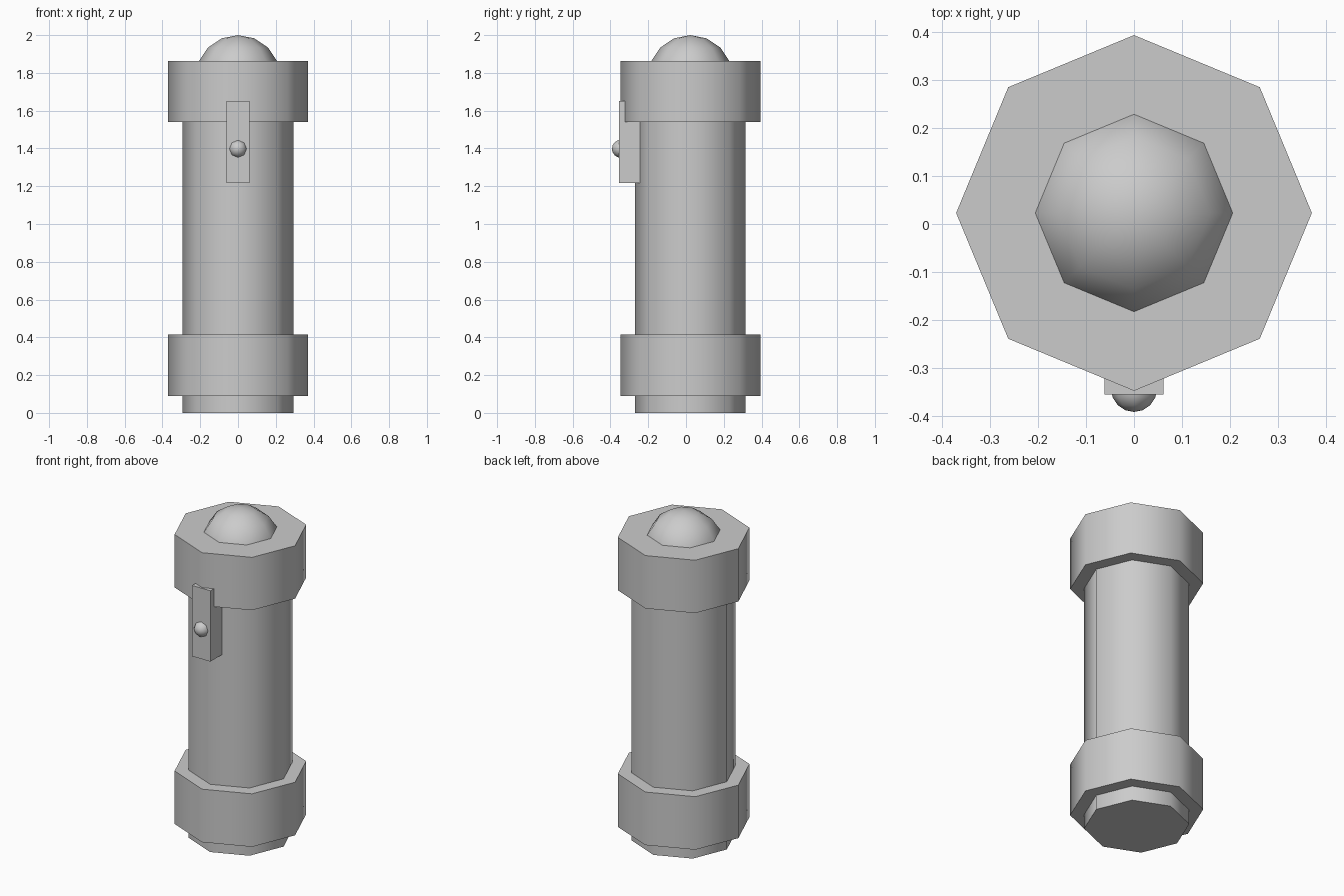
import bpy
from math import radians

cube = bpy.data.objects.get("Cube")
if cube:
    bpy.data.objects.remove(cube, do_unlink=True)

AXIS_Y = 0.023   # the tube sits slightly behind centre because the switch sticks out
SIDES = 8

grey = bpy.data.materials.new("plain grey")
grey.use_nodes = True
colour = (0.6, 0.6, 0.6, 1)
grey.diffuse_color = colour
grey.node_tree.nodes["Principled BSDF"].inputs["Base Color"].default_value = colour


def finish(name):
    ob = bpy.context.object
    ob.name = name
    ob.data.materials.append(grey)
    bpy.ops.object.shade_smooth_by_angle(angle=radians(60))
    return ob


def drum(name, radius, bottom, top):
    bpy.ops.mesh.primitive_cylinder_add(
        vertices=SIDES, radius=radius, depth=top - bottom,
        location=(0, AXIS_Y, (bottom + top) / 2))
    return finish(name)


def ball(name, radius, location, tilt=0):
    bpy.ops.mesh.primitive_uv_sphere_add(
        segments=SIDES, ring_count=SIDES, radius=radius,
        location=location, rotation=(tilt, 0, 0))
    return finish(name)


# Tube and its two collars
drum("tube", 0.293, 0, 1.8)
drum("lower_collar", 0.371, 0.09, 0.415)
drum("upper_collar", 0.371, 1.54, 1.864)

# Domed lens, half sunk in the upper collar
ball("lens", 0.225, (0, AXIS_Y, 1.775))

# Switch plate and button on the front
bpy.ops.mesh.primitive_cube_add(size=1, location=(0, -0.278, 1.433))
bpy.context.object.scale = (0.124, 0.156, 0.434)
bpy.ops.object.transform_apply(location=False, rotation=False, scale=True)
finish("switch_plate")
ball("switch_button", 0.048, (0, -0.344, 1.398), tilt=radians(90))
